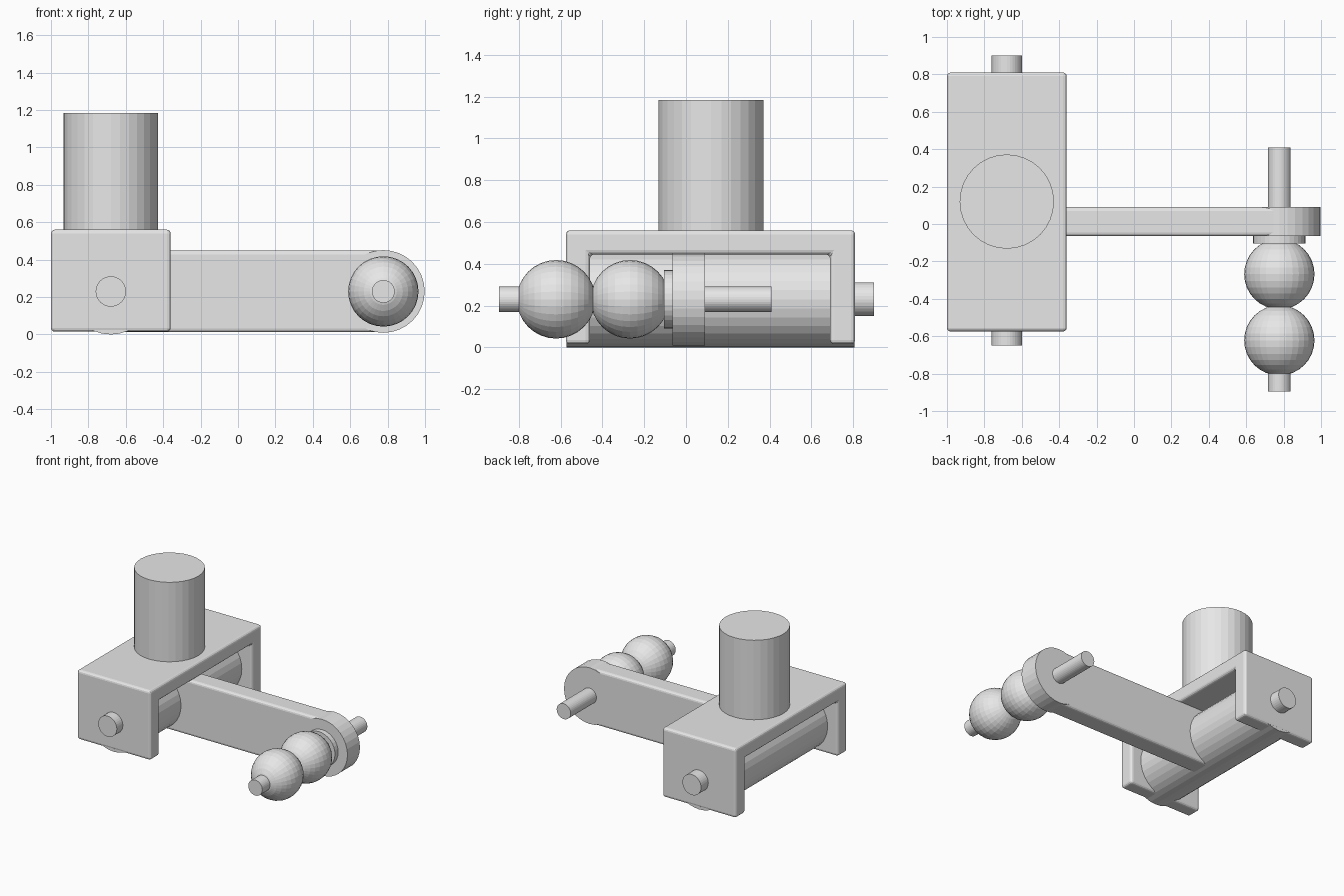
import bpy, bmesh, math
from mathutils import Matrix, Vector

cube = bpy.data.objects.get("Cube")
if cube:
    bpy.data.objects.remove(cube, do_unlink=True)

grey = bpy.data.materials.new("light grey")
grey.use_nodes = True
grey.diffuse_color = (0.8, 0.8, 0.8, 1)
grey.node_tree.nodes["Principled BSDF"].inputs["Base Color"].default_value = (0.8, 0.8, 0.8, 1)

AXIS_Z = 0.23     # height of both horizontal axles
HINGE_X = -0.68
GRIP_X = 0.777
ALONG_Y = Matrix.Rotation(math.pi / 2, 4, "X")


def finish(name, bm, bevel=0):
    bmesh.ops.recalc_face_normals(bm, faces=bm.faces)
    mesh = bpy.data.meshes.new(name)
    bm.to_mesh(mesh)
    bm.free()
    mesh.materials.append(grey)
    obj = bpy.data.objects.new(name, mesh)
    bpy.context.collection.objects.link(obj)
    if bevel:
        mod = obj.modifiers.new("Rounded edges", "BEVEL")
        mod.width = bevel
        mod.segments = 3
    return obj


def rod(name, x, y0, y1, radius):
    """Cylinder lying along y at axle height."""
    bm = bmesh.new()
    place = Matrix.Translation((x, (y0 + y1) / 2, AXIS_Z)) @ ALONG_Y
    bmesh.ops.create_cone(bm, cap_ends=True, segments=32, radius1=radius,
                          radius2=radius, depth=y1 - y0, matrix=place)
    return finish(name, bm)


def ball(name, y):
    bm = bmesh.new()
    place = Matrix.Translation((GRIP_X, y, AXIS_Z)) @ ALONG_Y
    bmesh.ops.create_uvsphere(bm, u_segments=32, v_segments=16, radius=0.188, matrix=place)
    return finish(name, bm)


# Bracket: upside-down U profile in y-z, extruded along x
bm = bmesh.new()
profile = [(-0.575, 0.015), (-0.575, 0.56), (0.81, 0.56), (0.81, 0.015),
           (0.69, 0.015), (0.69, 0.445), (-0.46, 0.445), (-0.46, 0.015)]
face = bm.faces.new([bm.verts.new((-1.0, y, z)) for y, z in profile])
new = bmesh.ops.extrude_face_region(bm, geom=[face])["geom"]
bmesh.ops.translate(bm, vec=Vector((0.64, 0, 0)),
                    verts=[g for g in new if isinstance(g, bmesh.types.BMVert)])
finish("bracket", bm, 0.02)

# Upright post on the bracket
bm = bmesh.new()
bmesh.ops.create_cone(bm, cap_ends=True, segments=32, radius1=0.252, radius2=0.252,
                      depth=0.68, matrix=Matrix.Translation((HINGE_X, 0.12, 0.845)))
finish("post", bm)

# Hinge barrel and its pin
rod("hinge_barrel", HINGE_X, -0.572, 0.807, 0.23)
rod("hinge_pin", HINGE_X, -0.65, 0.90, 0.081)

# Flat arm with a round end
bm = bmesh.new()
place = Matrix.Translation((0.065, 0.0125, AXIS_Z)) @ Matrix.Diagonal((1.4, 0.155, 0.436, 1))
bmesh.ops.create_cube(bm, size=1, matrix=place)
finish("arm", bm, 0.02)
rod("arm_end", GRIP_X, -0.065, 0.09, 0.221)

# Grip: collar, rod and two balls
rod("grip_collar", GRIP_X, -0.105, -0.06, 0.14)
rod("grip_rod", GRIP_X, -0.895, 0.41, 0.061)
ball("inner_ball", -0.268)
ball("outer_ball", -0.622)
